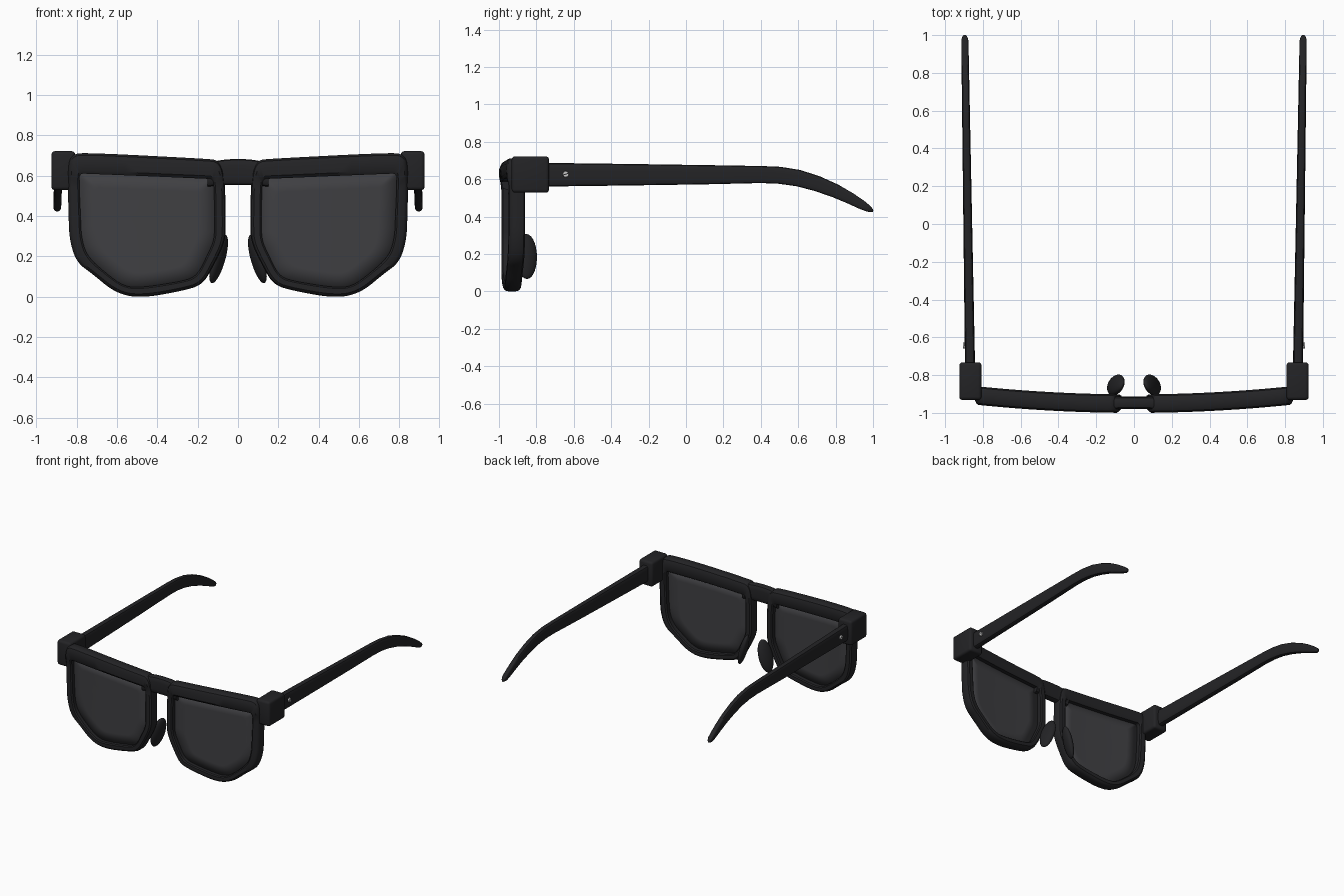
import bpy, bmesh, math
from mathutils import Vector, Matrix

if "Cube" in bpy.data.objects:
    bpy.data.objects.remove(bpy.data.objects["Cube"])


def material(name, rgba):
    m = bpy.data.materials.new(name)
    m.diffuse_color = rgba
    m.use_nodes = True
    m.node_tree.nodes["Principled BSDF"].inputs["Base Color"].default_value = m.diffuse_color
    return m


BLACK = material("black_plastic", (0.017, 0.017, 0.019, 1))
TINT = material("tinted_lens", (0.05, 0.05, 0.055, 0.8))
STEEL = material("steel", (0.6, 0.6, 0.6, 1))


def finish(name, bm, mat, mirror=True, angle=35):
    bmesh.ops.recalc_face_normals(bm, faces=bm.faces)
    me = bpy.data.meshes.new(name)
    bm.to_mesh(me)
    bm.free()
    ob = bpy.data.objects.new(name, me)
    bpy.context.collection.objects.link(ob)
    me.materials.append(mat)
    bpy.ops.object.select_all(action='DESELECT')
    ob.select_set(True)
    bpy.context.view_layer.objects.active = ob
    bpy.ops.object.shade_smooth_by_angle(angle=math.radians(angle))
    if mirror:
        ob.modifiers.new("mirror", 'MIRROR')
    return ob


def skin(bm, rings, closed=False):
    """Bridge consecutive rings of vertices with quads."""
    n = len(rings[0])
    for i in range(len(rings) if closed else len(rings) - 1):
        a, b = rings[i], rings[(i + 1) % len(rings)]
        for j in range(n):
            k = (j + 1) % n
            bm.faces.new((a[j], a[k], b[k], b[j]))


def chaikin(pts, times=3):
    for _ in range(times):
        out = []
        for i, p in enumerate(pts):
            q = pts[(i + 1) % len(pts)]
            out += [p * 0.75 + q * 0.25, p * 0.25 + q * 0.75]
        pts = out
    return pts


def loft(stations, corner=4, power=0.5):
    """Rounded-rectangle loft; station = centre, half-axis u, half-axis v."""
    bm = bmesh.new()
    n = corner * 4
    rings = []
    for c, u, v in stations:
        ring = []
        for k in range(n):
            a = 2 * math.pi * (k + 0.5) / n
            s, t = math.cos(a), math.sin(a)
            s = math.copysign(abs(s) ** power, s)
            t = math.copysign(abs(t) ** power, t)
            ring.append(bm.verts.new(Vector(c) + Vector(u) * s + Vector(v) * t))
        rings.append(ring)
    skin(bm, rings)
    bm.faces.new(rings[0])
    bm.faces.new(rings[-1])
    return bm


# Rim outline: outer x, z and matching inner x, z
RIM = [(.16, .684, .16, .585), (.095, .677, .128, .583), (.065, .60, .118, .55),
       (.06, .36, .117, .36), (.064, .27, .118, .28), (.12, .155, .155, .20),
       (.175, .06, .205, .10), (.27, .03, .285, .075), (.485, -.008, .495, .043),
       (.61, .02, .57, .055), (.72, .112, .64, .105), (.80, .17, .745, .195),
       (.835, .28, .776, .29), (.84, .40, .78, .40), (.845, .64, .788, .57),
       (.825, .705, .783, .61), (.76, .715, .75, .61)]
outline = chaikin([Vector(p) for p in RIM])


def wrap(x):
    return -0.988 + 0.062 * x * x


# Rim: section as (fraction outer to inner, depth)
SECTION = [(0, .025), (.1, .008), (.3, 0), (.85, 0), (1, .008),
           (1, .078), (.85, .086), (.3, .086), (.1, .078), (0, .061)]
bm = bmesh.new()
rings = []
for ox, oz, ix, iz in outline:
    ring = []
    for t, d in SECTION:
        x, z = ox + (ix - ox) * t, oz + (iz - oz) * t
        brow = min(max((z - .57) / .04, 0), 1) * .012 if d < .03 else 0
        ring.append(bm.verts.new((x, wrap(x) + d - brow, z)))
    rings.append(ring)
skin(bm, rings, True)
finish("rim", bm, BLACK)

# Lens
bm = bmesh.new()
mid = Vector((.45, .33))
rings = []
for s in (1.015, .75, .5, .25):
    ring = []
    for p in outline:
        q = mid + (Vector((p[2], p[3])) - mid) * s
        ring.append(bm.verts.new((q.x, wrap(q.x) + .035, q.y)))
    rings.append(ring)
skin(bm, rings)
bm.faces.new(rings[-1])
lens = finish("lens", bm, TINT)
lens.modifiers.new("thickness", 'SOLIDIFY').thickness = 0.012

# Bridge
stations = []
for i in range(13):
    x = -.15 + .025 * i
    f = (abs(x) / .15) ** 2.5
    top, low = .683 - .022 * f, .553 - .008 * f
    stations.append(((x, -.947, (top + low) / 2), (0, .033 + .006 * f, 0),
                     (0, 0, (top - low) / 2)))
finish("bridge", loft(stations), BLACK, False)

# Hinge block
bm = bmesh.new()
bmesh.ops.create_cube(bm, size=1, matrix=Matrix.Translation((.866, -.832, .625))
                      @ Matrix.Diagonal((.118, .2, .194, 1)))
bmesh.ops.bevel(bm, geom=bm.edges[:], offset=.018, segments=3, profile=.5, affect='EDGES')
finish("hinge_block", bm, BLACK)

# Temple arm: y, z, half height
PATH = [(-.76, .624, .064), (-.3, .624, .058), (.1, .624, .052), (.4, .625, .046),
        (.5, .621, .046), (.6, .606, .045), (.7, .577, .042), (.8, .537, .037),
        (.88, .497, .031), (.94, .463, .025), (.975, .443, .018), (.992, .433, .011),
        (1.0, .428, .003)]
stations = []
for i, (y, z, h) in enumerate(PATH):
    a, b = PATH[max(i - 1, 0)], PATH[min(i + 1, len(PATH) - 1)]
    t = Vector((0, b[0] - a[0], b[1] - a[1])).normalized()
    f = (y + .76) / 1.76
    w = min(.027 - .008 * f, h)
    stations.append(((.868 + .028 * f, y, z), (w, 0, 0), (0, -t.z * h, t.y * h)))
finish("temple_arm", loft(stations), BLACK)

# Screw and its slot
turn = Matrix.Translation((.896, -.643, .627)) @ Matrix.Rotation(math.pi / 2, 4, 'Y')
bm = bmesh.new()
bmesh.ops.create_cone(bm, cap_ends=True, segments=20, radius1=.018, radius2=.015,
                      depth=.018, matrix=turn)
finish("screw", bm, STEEL)
bm = bmesh.new()
bmesh.ops.create_cube(bm, size=1, matrix=Matrix.Translation((.904, -.643, .627))
                      @ Matrix.Rotation(math.radians(20), 4, 'X')
                      @ Matrix.Diagonal((.003, .028, .005, 1)))
finish("screw_slot", bm, BLACK)

# Nose pad
bm = bmesh.new()
bmesh.ops.create_uvsphere(bm, u_segments=24, v_segments=14, radius=1,
                          matrix=Matrix.Translation((.096, -.852, .187))
                          @ Matrix.Rotation(math.radians(-16), 4, 'Y')
                          @ Matrix.Rotation(math.radians(20), 4, 'Z')
                          @ Matrix.Diagonal((.028, .058, .125, 1)))
finish("nose_pad", bm, BLACK)
